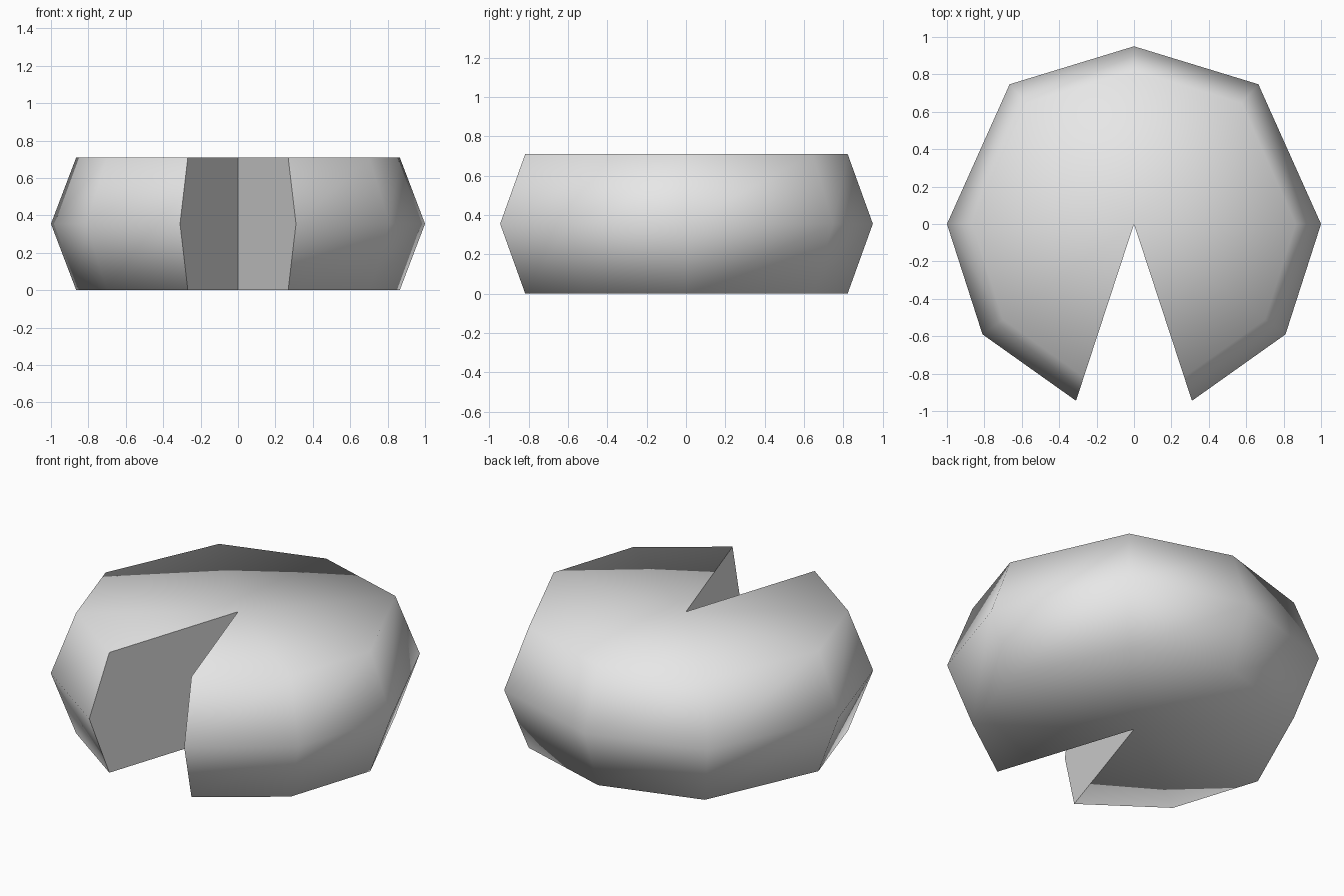
import bpy, bmesh

if "Cube" in bpy.data.objects:
    bpy.data.objects.remove(bpy.data.objects["Cube"], do_unlink=True)

HEIGHT = 0.71
RIM_SCALE = 0.865

# Half outline of the bulge, from the notch round to the back
half = [(0.31, -0.945), (0.81, -0.59), (1.0, 0.0), (0.665, 0.747)]
outline = half + [(0.0, 0.95)] + [(-x, y) for x, y in reversed(half)]

# One grey material
grey = bpy.data.materials.new("light_grey")
grey.use_nodes = True
colour = (0.8, 0.8, 0.8, 1.0)
grey.diffuse_color = colour
grey.node_tree.nodes["Principled BSDF"].inputs["Base Color"].default_value = colour

bm = bmesh.new()


def ring(scale, z):
    return [bm.verts.new((x * scale, y * scale, z)) for x, y in outline]


bottom = ring(RIM_SCALE, 0)
middle = ring(1, HEIGHT / 2)
top = ring(RIM_SCALE, HEIGHT)
low_tip = bm.verts.new((0, 0, 0))
high_tip = bm.verts.new((0, 0, HEIGHT))

# Rounded shell: bulging side bands and fan caps
for i in range(len(outline) - 1):
    j = i + 1
    shell = [
        bm.faces.new((bottom[i], bottom[j], middle[j], middle[i])),
        bm.faces.new((middle[i], middle[j], top[j], top[i])),
        bm.faces.new((high_tip, top[i], top[j])),
        bm.faces.new((low_tip, bottom[j], bottom[i])),
    ]
    for face in shell:
        face.smooth = True

# Flat walls of the wedge notch
walls = [
    bm.faces.new((low_tip, bottom[0], middle[0], top[0], high_tip)),
    bm.faces.new((low_tip, high_tip, top[-1], middle[-1], bottom[-1])),
]
for wall in walls:
    wall.smooth = False
    for edge in wall.edges:
        edge.smooth = False

mesh = bpy.data.meshes.new("notched_body")
bm.to_mesh(mesh)
bm.free()
mesh.materials.append(grey)
body = bpy.data.objects.new("notched_body", mesh)
bpy.context.scene.collection.objects.link(body)
